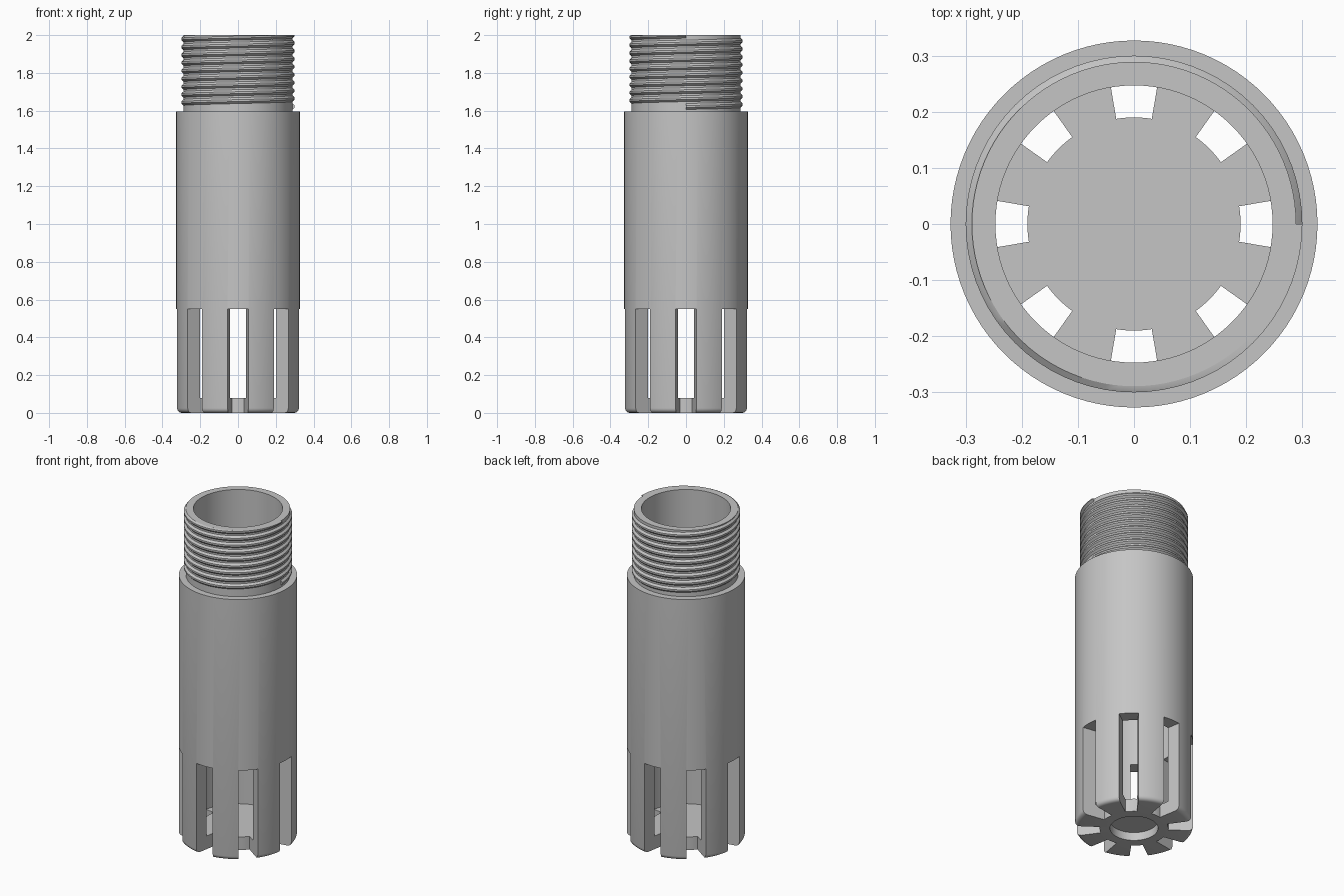
import bpy, bmesh, math

cube = bpy.data.objects.get("Cube")
if cube:
    bpy.data.objects.remove(cube, do_unlink=True)

grey = bpy.data.materials.new("plain_grey")
grey.use_nodes = True
colour = (0.56, 0.56, 0.56, 1)
grey.diffuse_color = colour
grey.node_tree.nodes["Principled BSDF"].inputs["Base Color"].default_value = colour

SEGMENTS = 96
OUTER, BORE, ROOT, CREST = 0.327, 0.247, 0.289, 0.30
FLOOR, SHOULDER, TOP = 0.08, 1.595, 2.0


def make_object(name, bm):
    bmesh.ops.remove_doubles(bm, verts=bm.verts, dist=1e-5)
    bmesh.ops.recalc_face_normals(bm, faces=bm.faces)
    mesh = bpy.data.meshes.new(name)
    bm.to_mesh(mesh)
    bm.free()
    mesh.materials.append(grey)
    obj = bpy.data.objects.new(name, mesh)
    bpy.context.collection.objects.link(obj)
    return obj


def activate(obj):
    bpy.ops.object.select_all(action='DESELECT')
    obj.select_set(True)
    bpy.context.view_layer.objects.active = obj


def polar(r, a, z):
    return (r * math.cos(a), r * math.sin(a), z)


def bridge(bm, ring_a, ring_b, closed=True):
    n = len(ring_a)
    for i in range(n if closed else n - 1):
        j = (i + 1) % n
        bm.faces.new((ring_a[i], ring_a[j], ring_b[j], ring_b[i]))


def lathe(name, profile):
    bm = bmesh.new()
    rings = [[bm.verts.new(polar(r, math.tau * i / SEGMENTS, z))
              for i in range(SEGMENTS)] for r, z in profile]
    for a, b in zip(rings, rings[1:]):
        bridge(bm, a, b)
    return make_object(name, bm)


# Cup-shaped tube: recessed base, rounded lower rim, shoulder and neck
fillet = 0.025
rim = [(OUTER - fillet + fillet * math.sin(t), fillet - fillet * math.cos(t))
       for t in (math.pi / 2 * i / 4 for i in range(5))]
body = lathe("tube_body", [(0, 0.05), (0.133, 0.05), (0.133, 0)] + rim + [
    (OUTER, SHOULDER), (ROOT, SHOULDER), (ROOT, TOP),
    (BORE, TOP), (BORE, FLOOR), (0, FLOOR)])

# Eight wedge-shaped slots through the lower wall and the edge of the floor
half = math.radians(9.6)
steps = [half * k / 3 for k in range(-3, 4)]
bm = bmesh.new()
for n in range(8):
    mid = n * math.tau / 8
    outline = [(0.19, mid + s) for s in steps] + [(0.4, mid - s) for s in steps]
    low, high = [[bm.verts.new(polar(r, a, z)) for r, a in outline]
                 for z in (-0.1, 0.55)]
    bridge(bm, low, high)
    bm.faces.new(low)
    bm.faces.new(high)
cutter = make_object("slot_cutter", bm)
cutter.hide_render = True

slots = body.modifiers.new("slots", 'BOOLEAN')
slots.operation = 'DIFFERENCE'
slots.solver = 'EXACT'
slots.object = cutter
activate(body)
bpy.ops.object.modifier_apply(modifier="slots")
bpy.data.objects.remove(cutter, do_unlink=True)

# Right-handed helical thread, trimmed flush with the top of the neck
pitch, turns, per_turn = 0.042, 9, 72
section = [(ROOT - 0.004, -0.019), (ROOT, -0.016), (CREST, -0.005),
           (CREST, 0.005), (ROOT, 0.016), (ROOT - 0.004, 0.019)]
bm = bmesh.new()
count = turns * per_turn
rings = []
for i in range(count + 1):
    angle = math.tau * i / per_turn
    z = TOP - pitch * (count - i) / per_turn
    rings.append([bm.verts.new(polar(r, angle, min(z + dz, TOP)))
                  for r, dz in section])
for a, b in zip(rings, rings[1:]):
    bridge(bm, a, b)
bm.faces.new(rings[0])
bm.faces.new(rings[-1])
thread = make_object("neck_thread", bm)

for obj in (body, thread):
    activate(obj)
    bpy.ops.object.shade_smooth_by_angle(angle=math.radians(30))
